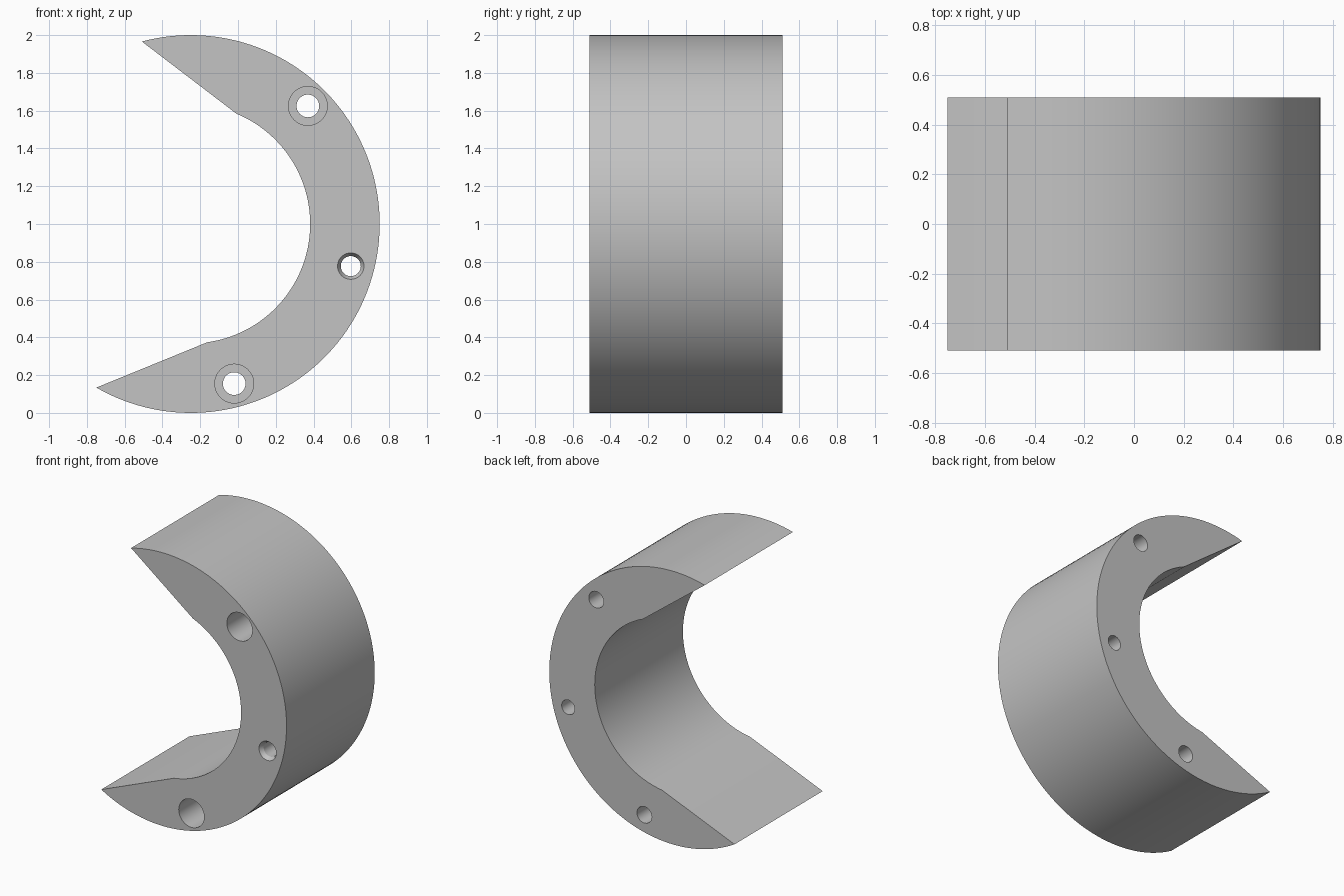
import bpy, bmesh
from math import cos, sin, pi, radians
from mathutils import Vector

cube = bpy.data.objects.get("Cube")
if cube:
    bpy.data.objects.remove(cube, do_unlink=True)

HALF = 0.51                      # half depth of the body along y
CX, CZ = -0.25, 1.0              # centre of both arcs

grey = bpy.data.materials.new("plain grey")
grey.use_nodes = True
colour = (0.55, 0.55, 0.55, 1)
grey.diffuse_color = colour
grey.node_tree.nodes["Principled BSDF"].inputs["Base Color"].default_value = colour


def arc(radius, start, end, steps):
    angles = [radians(start + (end - start) * i / steps) for i in range(steps + 1)]
    return [(CX + radius * cos(a), CZ + radius * sin(a)) for a in angles]


def make_object(name, bm):
    bmesh.ops.recalc_face_normals(bm, faces=bm.faces)
    mesh = bpy.data.meshes.new(name)
    bm.to_mesh(mesh)
    bm.free()
    mesh.materials.append(grey)
    obj = bpy.data.objects.new(name, mesh)
    bpy.context.collection.objects.link(obj)
    return obj


# C-shaped body: outer arc, straight cuts to the inner arc, extruded in depth
bm = bmesh.new()
outline = arc(1.0, -120, 105, 100) + arc(0.632, 67.5, -82, 64)
face = bm.faces.new([bm.verts.new((x, -HALF, z)) for x, z in outline])
extruded = bmesh.ops.extrude_face_region(bm, geom=[face])["geom"]
bmesh.ops.translate(bm, vec=(0, 2 * HALF, 0),
                    verts=[v for v in extruded if isinstance(v, bmesh.types.BMVert)])
if not face.is_valid or len(bm.faces) == len(outline) + 1:
    bm.faces.new([v for v in bm.verts if v.co.y < 0][:len(outline)])
body = make_object("ring_segment", bm)


def add_turned(bm, x, z, profile, sides=40):
    """Closed turned solid along y from (y, radius) pairs."""
    rings = [[bm.verts.new((x + r * cos(2 * pi * i / sides), y,
                            z + r * sin(2 * pi * i / sides))) for i in range(sides)]
             for y, r in profile]
    for a, b in zip(rings, rings[1:]):
        for i in range(sides):
            j = (i + 1) % sides
            bm.faces.new((a[i], a[j], b[j], b[i]))
    bm.faces.new(rings[0])
    bm.faces.new(rings[-1])


# Bolt holes: two counterbored, one with a countersunk mouth
bm = bmesh.new()
front, back = -HALF - 0.1, HALF + 0.1
counterbore = [(front, 0.103), (0, 0.103), (0, 0.06), (back, 0.06)]
countersink = [(front, 0.07), (-HALF, 0.07), (-HALF + 0.03, 0.053), (back, 0.053)]
add_turned(bm, 0.37, 1.625, counterbore)
add_turned(bm, -0.02, 0.155, counterbore)
add_turned(bm, 0.597, 0.777, countersink)
cutter = make_object("hole_cutter", bm)
cutter.hide_render = True

cut = body.modifiers.new("bolt holes", "BOOLEAN")
cut.operation = "DIFFERENCE"
cut.solver = "EXACT"
cut.object = cutter
bpy.ops.object.select_all(action="DESELECT")
body.select_set(True)
bpy.context.view_layer.objects.active = body
bpy.ops.object.modifier_apply(modifier=cut.name)
bpy.data.objects.remove(cutter, do_unlink=True)

# Smooth curved walls with crisp rims
bpy.ops.object.shade_smooth_by_angle(angle=radians(20))
